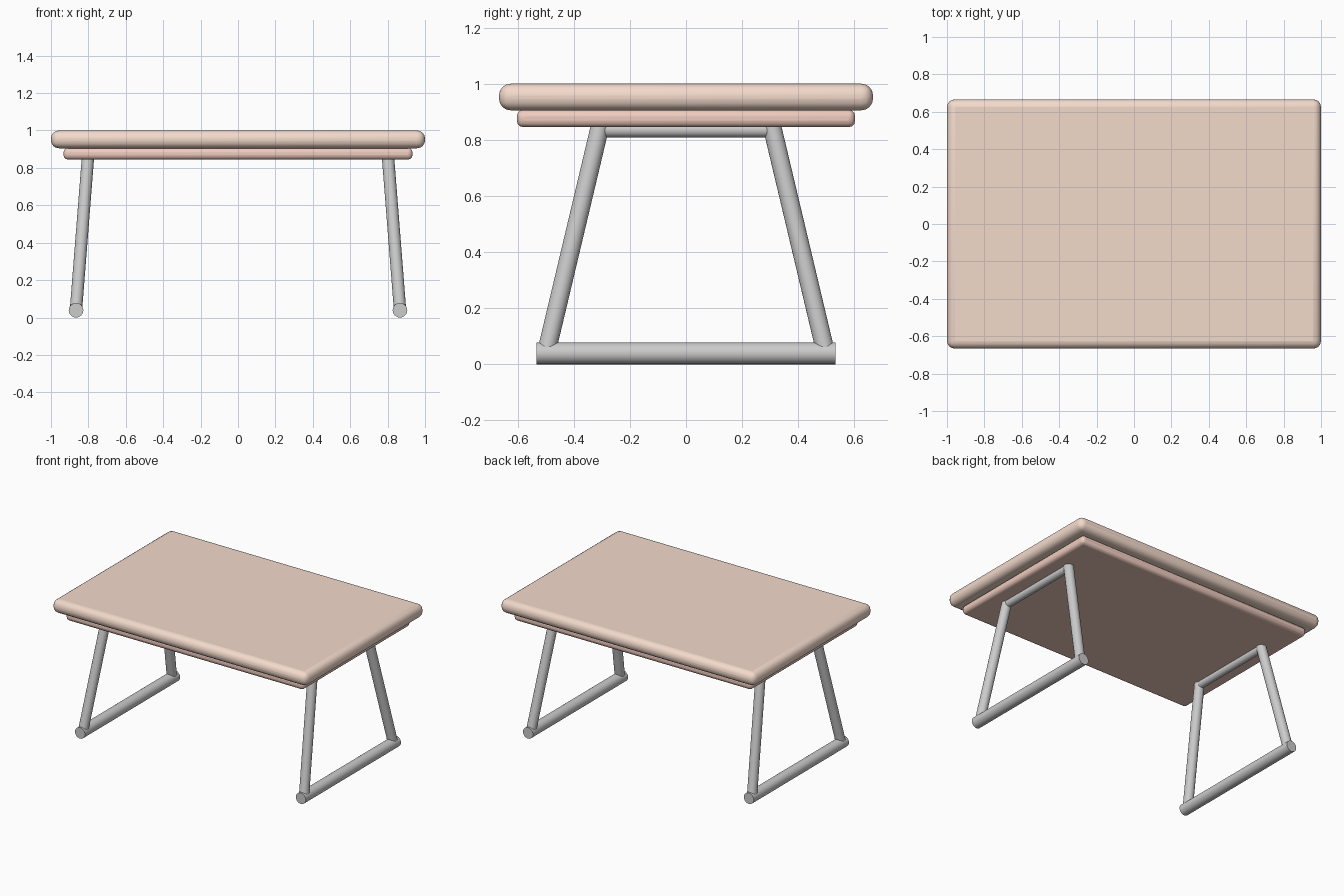
import bpy
from mathutils import Vector

if "Cube" in bpy.data.objects:
    bpy.data.objects.remove(bpy.data.objects["Cube"])


def material(name, color):
    m = bpy.data.materials.new(name)
    m.diffuse_color = (*color, 1)
    m.use_nodes = True
    m.node_tree.nodes["Principled BSDF"].inputs["Base Color"].default_value = m.diffuse_color
    return m


def slab(name, size, z0, z1, bevel, segments, mat):
    bpy.ops.mesh.primitive_cube_add(size=1, location=(0, 0, (z0 + z1) / 2))
    o = bpy.context.object
    o.name = name
    o.scale = (size[0], size[1], z1 - z0)
    bpy.ops.object.transform_apply(location=False, rotation=False, scale=True)
    b = o.modifiers.new("Rounded edges", 'BEVEL')
    b.width, b.segments = bevel, segments
    o.data.materials.append(mat)
    bpy.ops.object.shade_smooth_by_angle(angle=0.6)


def tube(name, a, b, radius):
    a, b = Vector(a), Vector(b)
    d = b - a
    bpy.ops.mesh.primitive_cylinder_add(vertices=24, radius=radius, depth=d.length,
                                        location=(a + b) / 2)
    o = bpy.context.object
    o.name = name
    o.rotation_euler = d.to_track_quat('Z', 'Y').to_euler()
    bpy.ops.object.shade_smooth_by_angle(angle=0.6)


# Table top and the thinner panel beneath it
slab("table_top", (2.0, 1.333), 0.905, 1.0, 0.042, 4, material("top_wood", (0.90, 0.70, 0.60)))
slab("under_panel", (1.866, 1.206), 0.845, 0.907, 0.024, 3, material("panel_wood", (0.86, 0.60, 0.52)))

# Trapezoid tube frame at each end
for sx, side in ((-1, "left"), (1, "right")):
    for sy, end in ((-1, "front"), (1, "back")):
        tube(f"{side}_{end}_leg", (sx * 0.866, sy * 0.497, 0.045),
             (sx * 0.802, sy * 0.304, 0.858), 0.033)
    tube(f"{side}_foot_bar", (sx * 0.866, -0.533, 0.039), (sx * 0.866, 0.533, 0.039), 0.039)
    tube(f"{side}_upper_bar", (sx * 0.803, -0.305, 0.835), (sx * 0.803, 0.305, 0.835), 0.027)
